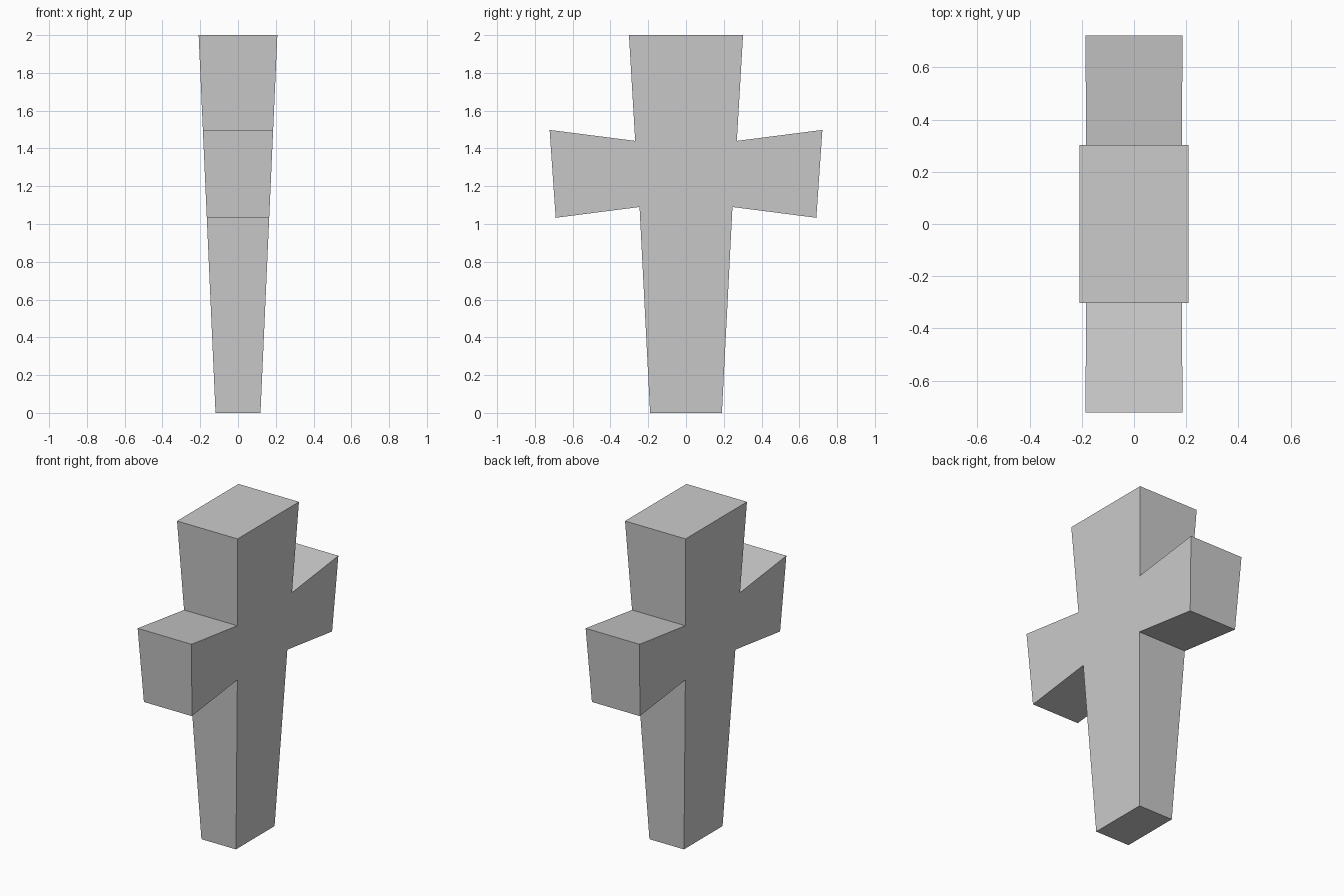
import bpy, bmesh

cube = bpy.data.objects.get("Cube")
if cube:
    bpy.data.objects.remove(cube, do_unlink=True)

# Plain grey stone
stone = bpy.data.materials.new("grey stone")
stone.use_nodes = True
GREY = (0.6, 0.6, 0.6, 1)
stone.diffuse_color = GREY
stone.node_tree.nodes["Principled BSDF"].inputs["Base Color"].default_value = GREY

# Half outline of the cross in (y, z), from the foot up to the top
half = [(0.19, 0), (0.246, 1.09), (0.69, 1.033), (0.722, 1.498), (0.269, 1.44), (0.302, 2)]
outline = half + [(-y, z) for y, z in reversed(half)]


def half_width(z):
    """Thickness widens evenly from foot to top."""
    return 0.119 + 0.0447 * z


# Two flat sides joined by a rim
bm = bmesh.new()
left = [bm.verts.new((half_width(z), y, z)) for y, z in outline]
right = [bm.verts.new((-half_width(z), y, z)) for y, z in outline]
bm.faces.new(left)
bm.faces.new(right[::-1])
for i in range(len(outline)):
    j = (i + 1) % len(outline)
    bm.faces.new((left[j], left[i], right[i], right[j]))
bmesh.ops.recalc_face_normals(bm, faces=bm.faces)

mesh = bpy.data.meshes.new("cross")
bm.to_mesh(mesh)
bm.free()
mesh.materials.append(stone)
cross = bpy.data.objects.new("cross", mesh)
bpy.context.collection.objects.link(cross)
